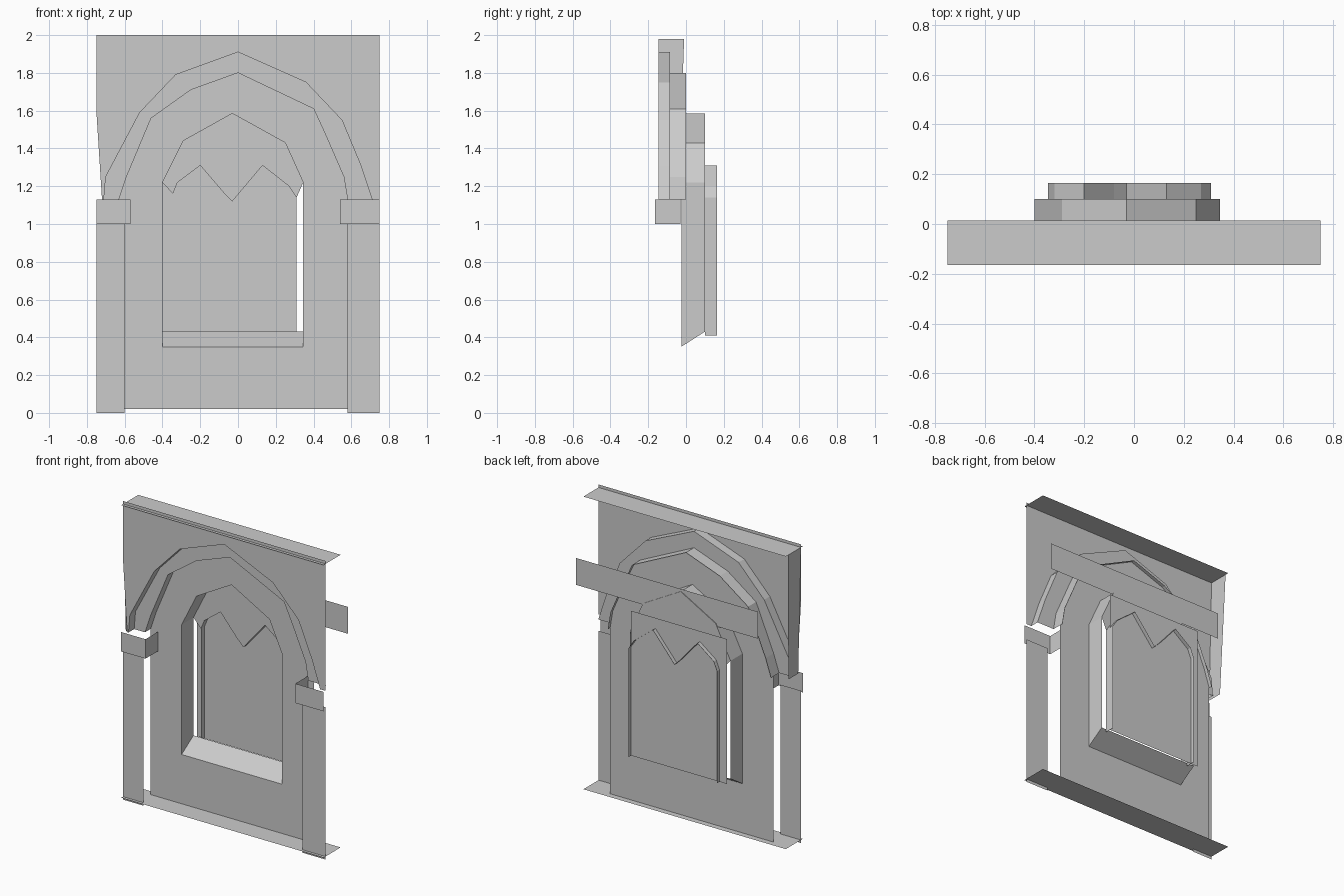
import bpy, bmesh

if "Cube" in bpy.data.objects:
    bpy.data.objects.remove(bpy.data.objects["Cube"])


def finish(bm, name):
    me = bpy.data.meshes.new(name)
    bm.to_mesh(me)
    bm.free()
    ob = bpy.data.objects.new(name, me)
    bpy.context.collection.objects.link(ob)
    return ob


def plate(name, y, *loops):
    """Flat upright sheet at depth y; later loops cut holes."""
    bm = bmesh.new()
    edges = []
    for loop in loops:
        vs = [bm.verts.new((x, y, z)) for x, z in loop]
        edges += [bm.edges.new((vs[i - 1], vs[i])) for i in range(len(vs))]
    bmesh.ops.triangle_fill(bm, edges=edges, use_beauty=True, normal=(0, -1, 0))
    bmesh.ops.dissolve_limit(bm, angle_limit=0.01, verts=bm.verts, edges=bm.edges)
    for f in bm.faces:
        f.normal_update()
        if f.normal.y > 0:
            f.normal_flip()
    return finish(bm, name)


def reveal(name, path, y0, y1, back=None):
    """Band of faces from an outline at depth y0 to the same (or another) outline at y1."""
    bm = bmesh.new()
    a = [bm.verts.new((x, y0, z)) for x, z in path]
    b = [bm.verts.new((x, y1, z)) for x, z in back or path]
    for i in range(len(path) - 1):
        bm.faces.new((a[i], a[i + 1], b[i + 1], b[i]))
    return finish(bm, name)


def quad(name, *pts):
    bm = bmesh.new()
    bm.faces.new([bm.verts.new(p) for p in pts])
    return finish(bm, name)


def rect(x0, x1, z0, z1):
    return [(x0, z0), (x1, z0), (x1, z1), (x0, z1)]


# Depth of each layer
FRONT, STEP, WALL, NICHE, PANEL, BACK = -0.145, -0.085, -0.025, 0.10, 0.138, 0.165

# Pointed outlines, left to right
outer = [(-0.71, 1.13), (-0.70, 1.25), (-0.52, 1.59), (-0.33, 1.79), (0, 1.91),
         (0.36, 1.75), (0.55, 1.55), (0.65, 1.31), (0.71, 1.13)]
inner = [(-0.63, 1.13), (-0.59, 1.25), (-0.46, 1.56), (-0.25, 1.71), (0, 1.80),
         (0.40, 1.61), (0.46, 1.48), (0.56, 1.25), (0.58, 1.13)]
window_head = [(-0.40, 1.22), (-0.29, 1.44), (-0.03, 1.585), (0.25, 1.43), (0.345, 1.22)]
window = [(-0.40, 0.35)] + window_head + [(0.345, 0.35)]
lancets = [(-0.345, 1.16), (-0.32, 1.22), (-0.20, 1.31), (-0.08, 1.17), (-0.03, 1.12),
           (0.02, 1.18), (0.13, 1.31), (0.27, 1.20), (0.31, 1.14)]

# Spandrel above the arch, with its slanted left side
plate("spandrel", FRONT, [(-0.72, 1.13), (-0.75, 1.6), (-0.75, 2), (0.75, 2), (0.75, 1.13)]
      + outer[::-1])
quad("spandrel_side", (-0.75, FRONT, 1.98), (-0.75, -0.01, 1.98),
     (-0.73, -0.04, 1.13), (-0.73, FRONT, 1.13))

# Stepped arch moulding
reveal("arch_outer_reveal", outer, FRONT, STEP)
plate("arch_step", STEP, outer + inner[::-1])
reveal("arch_inner_reveal", inner, STEP, WALL + 0.025)

# Wall with window opening
plate("wall", WALL, [(-0.63, 0.02)] + inner + [(0.58, 0.02)], window)

# Top and base ledges
for name, z in (("top_ledge", 1.98), ("base_ledge", 0.02)):
    quad(name, (-0.75, -0.165, z), (0.75, -0.165, z), (0.75, 0.015, z), (-0.75, 0.015, z))

# Pilasters and capitals on both sides
for name, x0, x1 in (("left", -0.75, -0.60), ("right", 0.75, 0.58)):
    plate(name + "_pilaster", FRONT, rect(x0, x1, 0, 1.02))
    xi = x1 + (0.03 if x1 < 0 else -0.04)
    plate(name + "_capital", -0.165, rect(x0, xi, 1.0, 1.13))
    quad(name + "_capital_side", (xi, -0.165, 1.0), (xi, -0.03, 1.0),
         (xi, -0.03, 1.13), (xi, -0.165, 1.13))

# Window jambs, head and sloping sill
reveal("window_reveal", window, WALL, NICHE,
       [(-0.40, 0.43)] + window_head + [(0.345, 0.43)])
quad("window_sill", (-0.40, WALL, 0.35), (0.345, WALL, 0.35),
     (0.345, NICHE, 0.43), (-0.40, NICHE, 0.43))

# Twin lancet tracery
plate("tracery", NICHE, window_head + lancets[::-1])
reveal("lancet_reveal", [(-0.345, 0.41)] + lancets + [(0.31, 0.41)], NICHE, BACK)

# Backing panel and cross strip
plate("back_panel", PANEL, rect(-0.40, 0.31, 0.41, 1.38))
plate("back_strip", NICHE - 0.005, rect(-0.60, 0.75, 1.42, 1.60))
